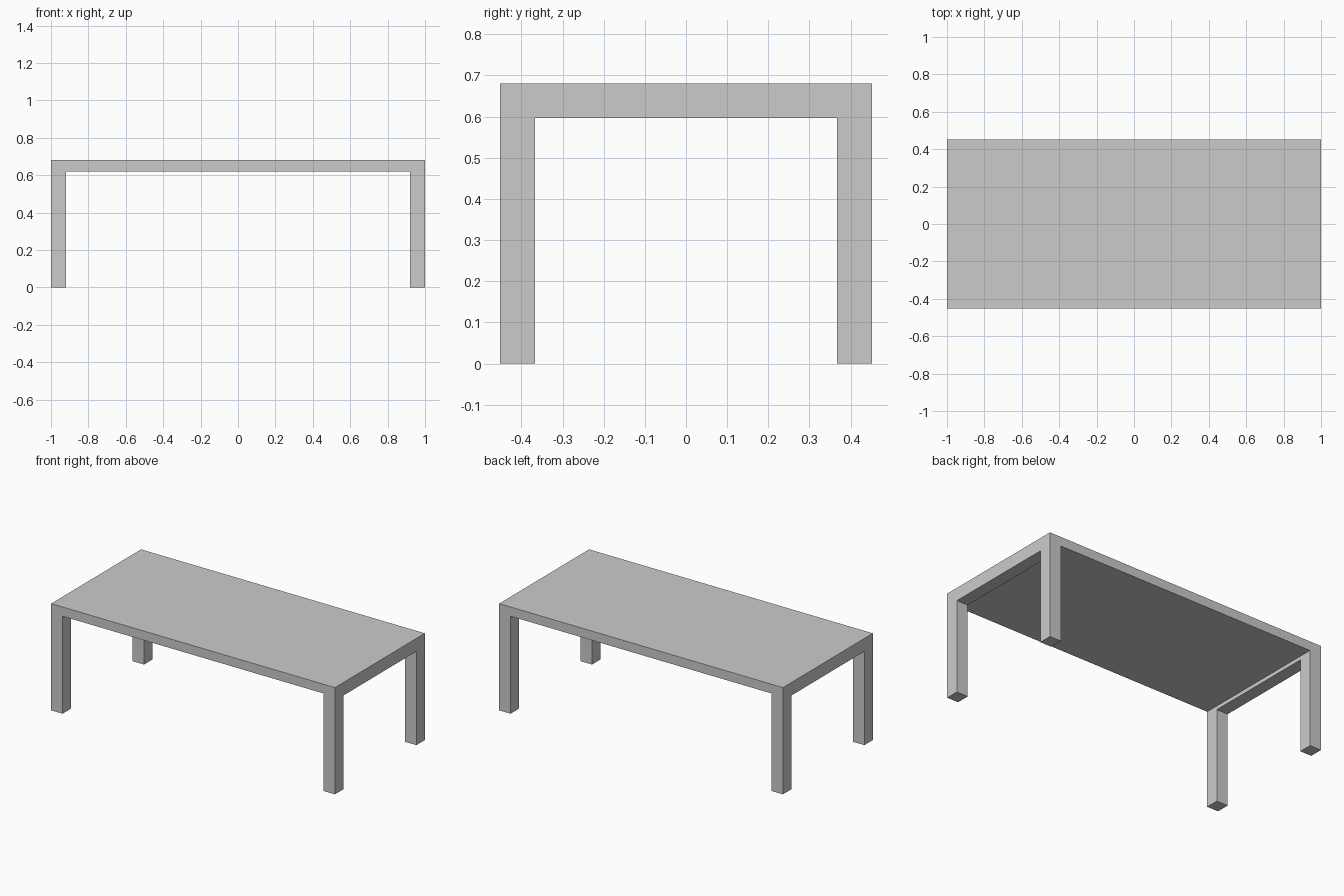
import bpy
import bmesh

if "Cube" in bpy.data.objects:
    bpy.data.objects.remove(bpy.data.objects["Cube"])

HALF_X, HALF_Y = 1.0, 0.4525        # outer footprint
LEG_X, LEG_Y = 0.08, 0.085          # leg section
TOP_Z, SLAB_Z, RAIL_Z = 0.68, 0.621, 0.597

bm = bmesh.new()


def extrude(faces, z):
    """Extrude a face region to height z, leaving no inner faces."""
    result = bmesh.ops.extrude_face_region(bm, geom=faces)
    for v in result["geom"]:
        if isinstance(v, bmesh.types.BMVert):
            v.co.z = z
    return [f for f in result["geom"] if isinstance(f, bmesh.types.BMFace)]


def replace_extrude(faces, z):
    new = extrude(faces, z)
    bmesh.ops.delete(bm, geom=[f for f in faces if f.is_valid], context='FACES')
    return new


# Tabletop slab, divided where legs and end rails meet it
xs = (-HALF_X, -HALF_X + LEG_X, HALF_X - LEG_X, HALF_X)
ys = (-HALF_Y, -HALF_Y + LEG_Y, HALF_Y - LEG_Y, HALF_Y)
grid = [[bm.verts.new((x, y, SLAB_Z)) for y in ys] for x in xs]
under = [bm.faces.new((grid[i][j], grid[i][j + 1], grid[i + 1][j + 1], grid[i + 1][j]))
         for i in range(3) for j in range(3)]
extrude(under, TOP_Z)
under = [f for f in bm.faces if all(abs(v.co.z - SLAB_Z) < 1e-5 for v in f.verts)]

# Deeper end rails, one strip under each short side
ends = [f for f in under if abs(f.calc_center_median().x) > HALF_X - LEG_X]
rails = replace_extrude(ends, RAIL_Z)

# Four corner legs
corners = [f for f in rails if abs(f.calc_center_median().y) > HALF_Y - LEG_Y]
replace_extrude(corners, 0.0)

# Merge the coplanar divisions into clean flat faces
bmesh.ops.recalc_face_normals(bm, faces=bm.faces[:])
bmesh.ops.dissolve_limit(bm, angle_limit=0.01, verts=bm.verts[:], edges=bm.edges[:])

mesh = bpy.data.meshes.new("table")
bm.to_mesh(mesh)
bm.free()
table = bpy.data.objects.new("table", mesh)
bpy.context.collection.objects.link(table)
